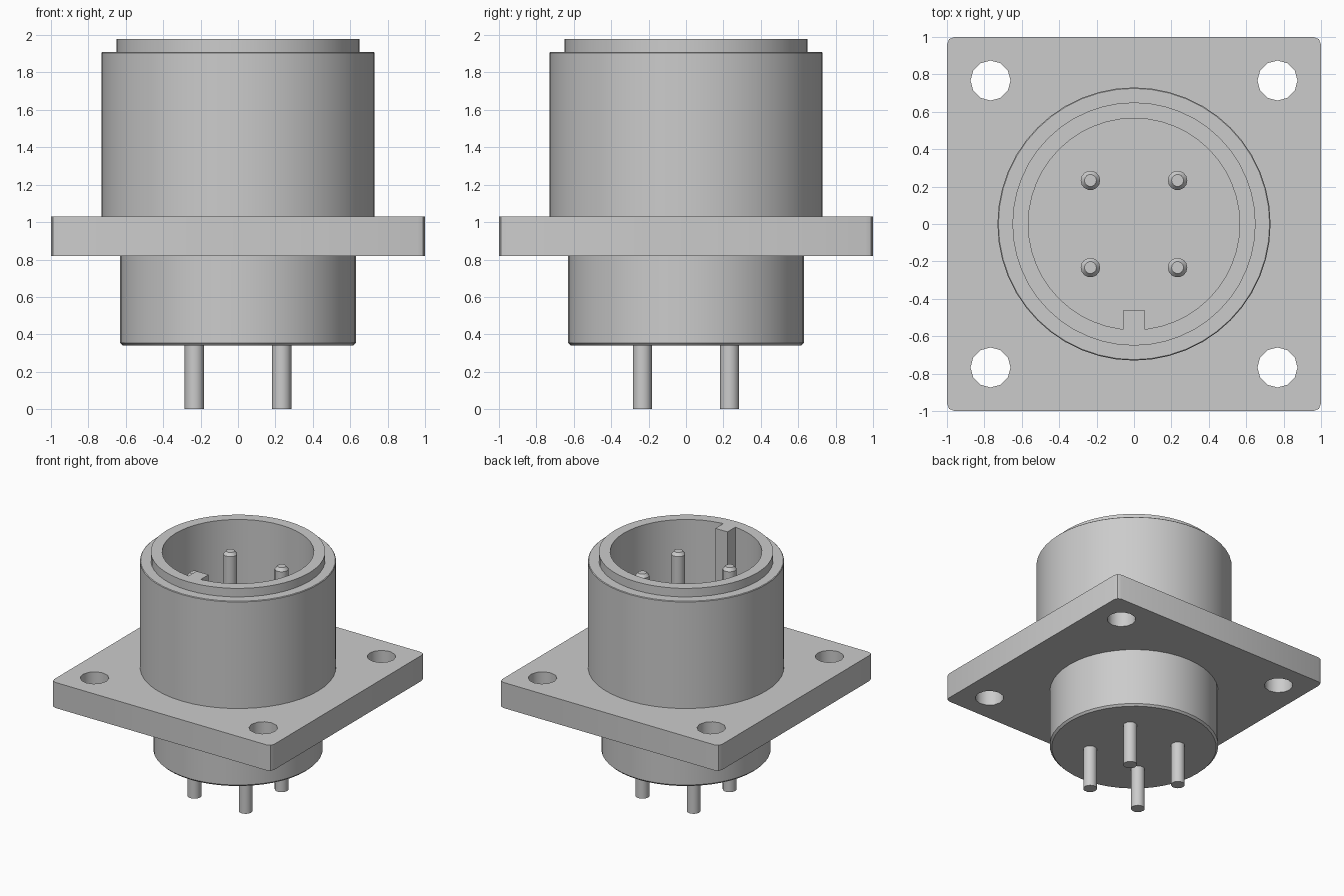
import bpy, bmesh
from math import cos, sin, pi, radians
from mathutils import Vector

cube = bpy.data.objects.get("Cube")
if cube:
    bpy.data.objects.remove(cube, do_unlink=True)

# Single metal colour
metal = bpy.data.materials.new("grey metal")
metal.use_nodes = True
GREY = (0.6, 0.6, 0.6, 1)
metal.diffuse_color = GREY
metal.node_tree.nodes["Principled BSDF"].inputs["Base Color"].default_value = GREY


def finish(name, mesh, location=(0, 0, 0)):
    obj = bpy.data.objects.new(name, mesh)
    bpy.context.collection.objects.link(obj)
    obj.location = location
    mesh.materials.clear()
    mesh.materials.append(metal)
    bpy.ops.object.select_all(action="DESELECT")
    obj.select_set(True)
    bpy.context.view_layer.objects.active = obj
    bpy.ops.object.shade_smooth_by_angle(angle=radians(32))
    return obj


def lathe(name, profile, steps, location=(0, 0, 0)):
    """Revolve (radius, height) points around the z axis."""
    bm = bmesh.new()
    verts = [bm.verts.new((r, 0, z)) for r, z in profile]
    edges = [bm.edges.new(pair) for pair in zip(verts, verts[1:])]
    bmesh.ops.spin(bm, geom=verts + edges, cent=(0, 0, 0), axis=(0, 0, 1),
                   angle=2 * pi, steps=steps)
    bmesh.ops.remove_doubles(bm, verts=bm.verts, dist=0.0005)
    bmesh.ops.recalc_face_normals(bm, faces=bm.faces)
    mesh = bpy.data.meshes.new(name)
    bm.to_mesh(mesh)
    bm.free()
    return finish(name, mesh, location)


def arc(cx, cy, r, start, end, count):
    return [(cx + r * cos(start + (end - start) * i / count),
             cy + r * sin(start + (end - start) * i / count))
            for i in range(count + 1)]


def extruded_plate(name, outlines, z_low, z_high):
    """Fill the first outline, leave the others as holes, and give thickness."""
    curve = bpy.data.curves.new(name, "CURVE")
    curve.dimensions = "2D"
    curve.fill_mode = "BOTH"
    curve.extrude = (z_high - z_low) / 2
    for points in outlines:
        spline = curve.splines.new("POLY")
        spline.points.add(len(points) - 1)
        for p, (x, y) in zip(spline.points, points):
            p.co = (x, y, 0, 1)
        spline.use_cyclic_u = True
    helper = bpy.data.objects.new(name + " outline", curve)
    bpy.context.collection.objects.link(helper)
    graph = bpy.context.evaluated_depsgraph_get()
    mesh = bpy.data.meshes.new_from_object(helper.evaluated_get(graph))
    bpy.data.objects.remove(helper, do_unlink=True)
    bm = bmesh.new()
    bm.from_mesh(mesh)
    bmesh.ops.remove_doubles(bm, verts=bm.verts, dist=0.0005)
    bmesh.ops.recalc_face_normals(bm, faces=bm.faces)
    bm.to_mesh(mesh)
    bm.free()
    return finish(name, mesh, (0, 0, (z_low + z_high) / 2))


SIGNS = [(1, 1), (-1, 1), (-1, -1), (1, -1)]

# Square mounting flange with rounded corners and four screw holes
corner = 0.04
outline = []
for i, (sx, sy) in enumerate(SIGNS):
    outline += arc(sx * (1 - corner), sy * (1 - corner), corner,
                   i * pi / 2, (i + 1) * pi / 2, 2)
holes = [arc(sx * 0.767, sy * 0.767, 0.107, 0, 2 * pi, 12)[:-1] for sx, sy in SIGNS]
extruded_plate("mounting_flange", [outline] + holes, 0.82, 1.03)

# Hollow shell: rear barrel, front barrel, stepped rim and socket
lathe("shell", [
    (0, 0.34), (0.615, 0.34), (0.63, 0.355), (0.63, 0.9),
    (0.73, 0.9), (0.73, 1.905), (0.725, 1.91), (0.65, 1.91),
    (0.65, 1.98), (0.565, 1.98), (0.565, 1.04), (0, 1.04)], 48)

# Alignment key on the socket wall
extruded_plate("alignment_key",
               [[(-0.055, -0.6), (0.055, -0.6), (0.055, -0.46), (-0.055, -0.46)]],
               1.03, 1.98)

# Contact pins running through the insulator
for sx, sy in SIGNS:
    side = ("back" if sy > 0 else "front") + ("_left" if sx > 0 else "_right")
    lathe("contact_pin_" + side,
          [(0, 0), (0.052, 0), (0.052, 1.81), (0.032, 1.835), (0, 1.835)],
          14, (sx * 0.233, sy * 0.233, 0))
